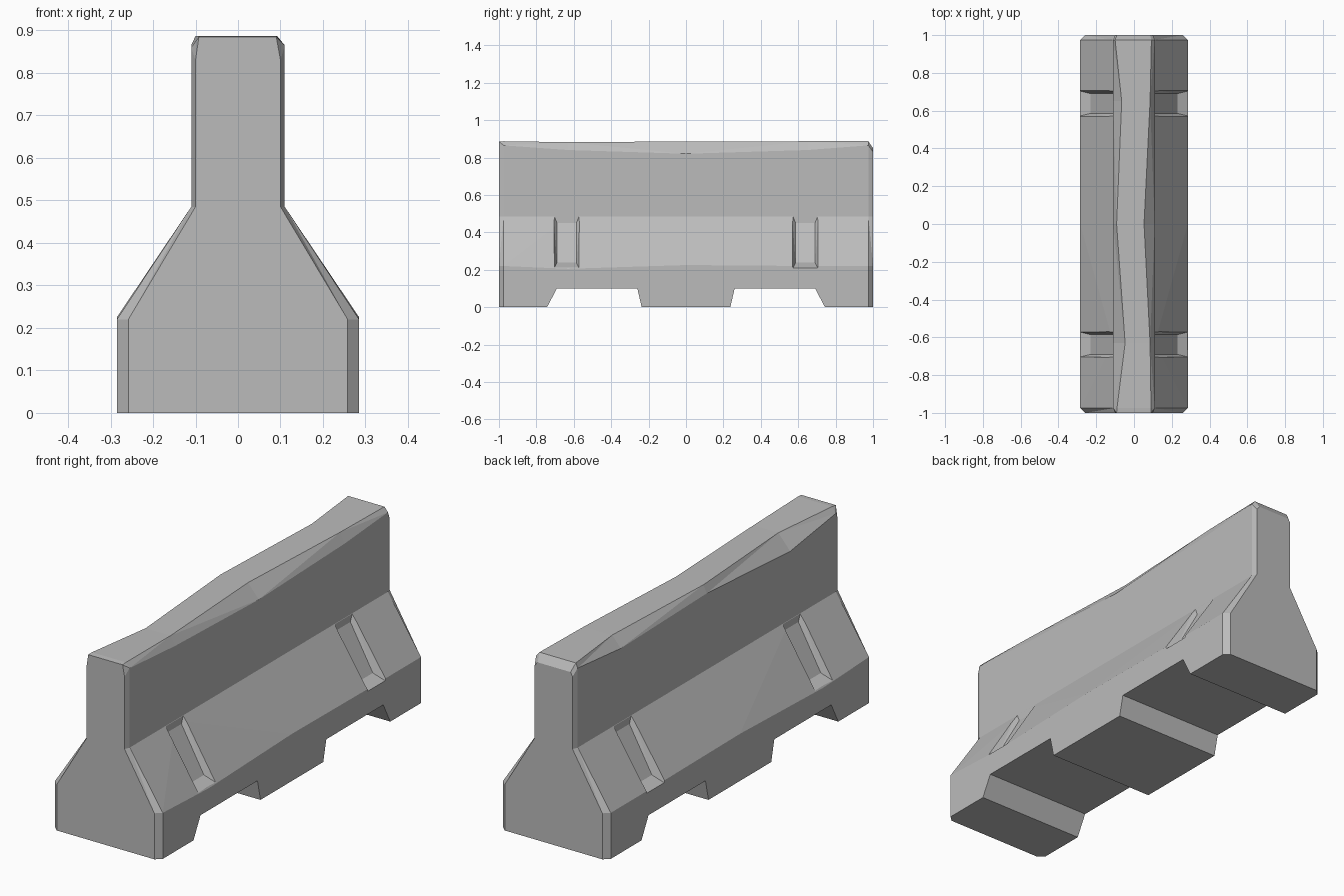
import bpy
import bmesh
from mathutils import Vector

cube = bpy.data.objects.get("Cube")
if cube:
    bpy.data.objects.remove(cube, do_unlink=True)

concrete = bpy.data.materials.new("grey concrete")
concrete.use_nodes = True
colour = (0.5, 0.5, 0.5, 1)
concrete.diffuse_color = colour
concrete.node_tree.nodes["Principled BSDF"].inputs["Base Color"].default_value = colour


def make_object(name, bm):
    bmesh.ops.recalc_face_normals(bm, faces=bm.faces)
    mesh = bpy.data.meshes.new(name)
    bm.to_mesh(mesh)
    bm.free()
    mesh.materials.append(concrete)
    obj = bpy.data.objects.new(name, mesh)
    bpy.context.collection.objects.link(obj)
    return obj


def hull(name, points):
    bm = bmesh.new()
    for p in points:
        bm.verts.new(p)
    bmesh.ops.convex_hull(bm, input=bm.verts)
    return make_object(name, bm)


def section(y, foot, wall, low, top, right, left):
    """Outline at y; right and left give the worn top edge as (x, z)."""
    return [Vector((x, y, z)) for x, z in (
        (foot, 0), (foot, low), (wall, 0.485), (wall, right[1]), (right[0], top),
        (-left[0], top), (-wall, left[1]), (-wall, 0.485), (-foot, low), (-foot, 0))]


# Barrier body, lofted along its length with bevelled ends and a worn top
rings = [
    section(-1, 0.258, 0.1, 0.22, 0.885, (0.09, 0.83), (0.092, 0.83)),
    section(-0.975, 0.285, 0.11, 0.22, 0.887, (0.09, 0.865), (0.09, 0.86)),
    section(-0.63, 0.285, 0.11, 0.205, 0.882, (0.085, 0.84), (0.047, 0.81)),
    section(0, 0.285, 0.11, 0.225, 0.886, (0.053, 0.82), (0.092, 0.85)),
    section(0.65, 0.285, 0.11, 0.22, 0.887, (0.085, 0.84), (0.065, 0.835)),
    section(0.975, 0.285, 0.11, 0.22, 0.887, (0.092, 0.865), (0.1, 0.865)),
    section(1, 0.258, 0.1, 0.22, 0.85, (0.085, 0.83), (0.09, 0.83)),
]
bm = bmesh.new()
loops = [[bm.verts.new(p) for p in ring] for ring in rings]
for a, b in zip(loops, loops[1:]):
    for i in range(len(a)):
        j = (i + 1) % len(a)
        bm.faces.new((a[i], a[j], b[j], b[i]))
bm.faces.new(loops[0])
bm.faces.new(loops[-1])
bmesh.ops.triangulate(bm, faces=bm.faces)
barrier = make_object("barrier_body", bm)

cutters = []
for end in (-1, 1):
    # Forklift slots through the underside
    profile = ((0.237, 0), (0.26, 0.1), (0.69, 0.1), (0.743, 0))
    slot = []
    for y, z in profile:
        low = z if z else -0.1
        extra = 0 if z else (-0.023 if y < 0.5 else 0.053)
        slot += [(x, end * (y + extra), low) for x in (-0.4, 0.4)]
    cutters.append(hull("slot_cutter", slot))

    # Tapered lifting pockets in both slopes
    for side in (-1, 1):
        pocket = []
        for inner, outer in (((0.111, 0.45), (0.111, 0.485)), ((0.23, 0.238), (0.285, 0.21))):
            for s in (-1, 1):
                a = Vector((side * inner[0], end * 0.638 + s * 0.052, inner[1]))
                b = Vector((side * outer[0], end * 0.638 + s * 0.066, outer[1]))
                pocket += [a, b + (b - a) * 0.4]
        cutters.append(hull("pocket_cutter", pocket))

for cutter in cutters:
    mod = barrier.modifiers.new(cutter.name, "BOOLEAN")
    mod.operation = "DIFFERENCE"
    mod.solver = "EXACT"
    mod.object = cutter

# Apply the cuts, then remove the cutters
bpy.context.view_layer.update()
graph = bpy.context.evaluated_depsgraph_get()
barrier.data = bpy.data.meshes.new_from_object(barrier.evaluated_get(graph))
barrier.modifiers.clear()
barrier.data.materials.clear()
barrier.data.materials.append(concrete)
for face in barrier.data.polygons:
    face.material_index = 0
    face.use_smooth = False
for cutter in cutters:
    bpy.data.objects.remove(cutter, do_unlink=True)
